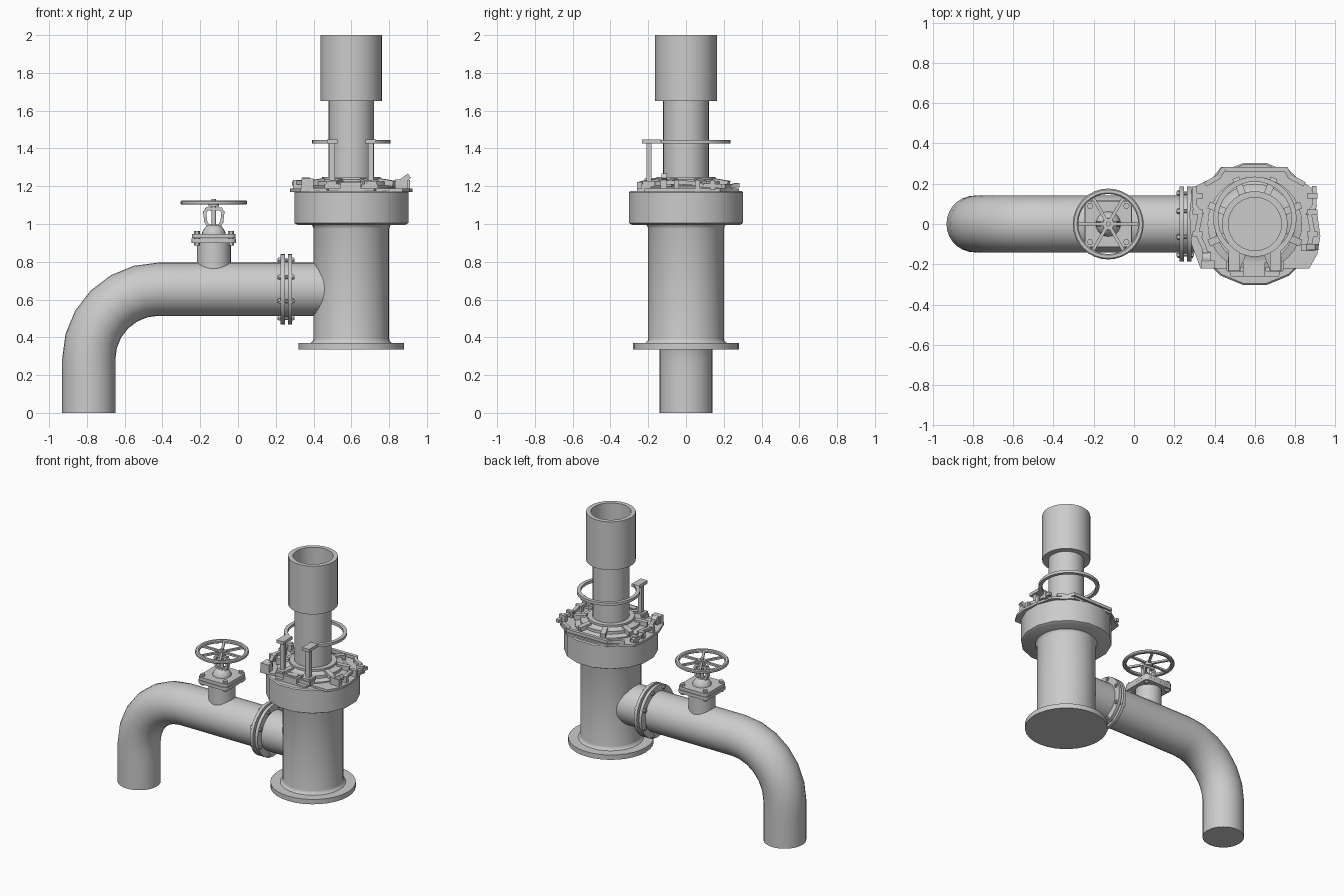
import bpy, bmesh
from math import sin, cos, pi, radians
from mathutils import Vector, Matrix

if "Cube" in bpy.data.objects:
    bpy.data.objects.remove(bpy.data.objects["Cube"])

CX = 0.6      # axis of the vertical body
VX = -0.128   # axis of the valve


def finish(name, bm):
    bmesh.ops.remove_doubles(bm, verts=bm.verts, dist=1e-5)
    bmesh.ops.recalc_face_normals(bm, faces=bm.faces)
    me = bpy.data.meshes.new(name)
    bm.to_mesh(me)
    bm.free()
    ob = bpy.data.objects.new(name, me)
    bpy.context.collection.objects.link(ob)
    return ob


def skin(name, rings, cap=False):
    """Join equal rings of points into a tube."""
    bm = bmesh.new()
    vs = [[bm.verts.new(p) for p in r] for r in rings]
    n = len(rings[0])
    for a, b in zip(vs, vs[1:]):
        for i in range(n):
            j = (i + 1) % n
            bm.faces.new((a[i], a[j], b[j], b[i]))
    if cap:
        bm.faces.new(vs[0])
        bm.faces.new(vs[-1])
    return finish(name, bm)


def lathe(name, prof, at, n=28, axis='z', turn=0.0):
    """Turn an (r, h) profile; r = 0 closes an end."""
    rings = []
    for r, h in prof:
        ring = []
        for i in range(n):
            a = 2 * pi * i / n + turn
            u, v = r * cos(a), r * sin(a)
            p = Vector((u, v, h)) if axis == 'z' else Vector((h, u, v))
            ring.append(p + Vector(at))
        rings.append(ring)
    return skin(name, rings)


def disc(name, r, h0, h1, at, n=28, axis='z'):
    return lathe(name, [(0, h0), (r, h0), (r, h1), (0, h1)], at, n, axis)


def prism(name, pts, z0, z1):
    return skin(name, [[(x, y, z0) for x, y in pts], [(x, y, z1) for x, y in pts]], True)


def box(name, x0, x1, y0, y1, z0, z1):
    return prism(name, [(x0, y0), (x1, y0), (x1, y1), (x0, y1)], z0, z1)


def bars(name, pts, w, h):
    """Chain of rectangular bars along a polyline."""
    bm = bmesh.new()
    for a, b in zip(pts, pts[1:]):
        a, b = Vector(a), Vector(b)
        d = b - a
        t = d.normalized()
        side = t.cross(Vector((0, 0, 1)))
        side = side.normalized() if side.length > 1e-3 else Vector((0, 1, 0))
        if abs(t.y) < 1e-4 and abs(t.z) > 1e-4:
            side = Vector((0, 1, 0))
        up = side.cross(t)
        m = Matrix((t * (d.length + w * 0.6), side * w, up * h)).transposed().to_4x4()
        m.translation = (a + b) / 2
        bmesh.ops.create_cube(bm, size=1, matrix=m)
    me_name = name
    bmesh.ops.recalc_face_normals(bm, faces=bm.faces)
    me = bpy.data.meshes.new(me_name)
    bm.to_mesh(me)
    bm.free()
    ob = bpy.data.objects.new(name, me)
    bpy.context.collection.objects.link(ob)
    return ob


# main body with base flange
lathe("body", [(0, .335), (.28, .335), (.28, .37), (.215, .37), (.203, .382), (.2, .395),
               (.2, .975), (.205, .99), (.215, 1.0), (0, 1.0)], (CX, 0, 0), 32)
# wide collar
lathe("collar", [(0, .995), (.29, .995), (.308, 1.005), (.308, 1.168), (.3, 1.175), (0, 1.175)],
      (CX, 0, 0), 16, turn=pi / 16)
# stepped seal ring and riser pipe
lathe("seal_ring", [(0, 1.17), (.235, 1.17), (.235, 1.195), (.2, 1.205), (.2, 1.225), (.17, 1.225),
                    (.155, 1.235), (.155, 1.25), (.12, 1.25)], (CX, 0, 0), 32)
disc("riser_pipe", .121, 1.2, 1.67, (CX, 0, 0))
lathe("upper_sleeve", [(.11, 1.652), (.163, 1.652), (.163, 2.0), (.132, 2.0), (.132, 1.665), (0, 1.665)],
      (CX, 0, 0))

# side pipe with elbow, swept in the x-z plane
R, r = .37, .141
path = [((-.79, 0), 0), ((-.79, .2), 0)]
for k in range(7):
    a = k * pi / 12
    path.append(((-.42 - R * cos(a), .285 + R * sin(a)), a))
path.append(((.5, .655), pi / 2))
rings = []
for (x, z), a in path:
    rings.append([(x - cos(a) * r * cos(q), r * sin(q), z + sin(a) * r * cos(q))
                  for q in (2 * pi * i / 28 for i in range(28))])
skin("side_pipe", rings, True)

# bolted pipe joint
for nm, x0, x1 in (("left", .226, .248), ("right", .264, .286)):
    disc("joint_flange_" + nm, .186, x0, x1, (0, 0, .655), 32, 'x')
disc("joint_gasket", .15, .24, .27, (0, 0, .655), 28, 'x')
for i in range(8):
    a = pi / 8 + i * pi / 4
    p = (0, .166 * cos(a), .655 + .166 * sin(a))
    disc("joint_bolt", .009, .21, .298, p, 8, 'x')
    disc("joint_nut_left", .015, .215, .23, p, 6, 'x')
    disc("joint_nut_right", .015, .284, .294, p, 6, 'x')

# valve neck, plates and bolts
disc("valve_neck", .09, .72, .91, (VX, 0, 0))


def rounded_square(h, c):
    return [(VX + sx * (h - c) + c * cos(a), sy * (h - c) + c * sin(a))
            for sx, sy, q in ((1, 1, 0), (-1, 1, 1), (-1, -1, 2), (1, -1, 3))
            for a in (q * pi / 2 + k * pi / 6 for k in range(4))]


prism("valve_plate_lower", rounded_square(.117, .025), .9, .923)
prism("valve_plate_upper", rounded_square(.115, .025), .925, .948)
for sx in (-1, 1):
    for sy in (-1, 1):
        disc("valve_bolt", .016, .885, .964, (VX + sx * .09, sy * .09, 0), 6)
# bonnet, yoke and stem
lathe("valve_bonnet", [(0, .94), (.062, .94), (.062, .955), (.052, .975), (.04, .988), (.03, .995),
                       (0, .995)], (VX, 0, 0), 20)
for s in (-1, 1):
    bars("valve_yoke", [(VX + s * u, 0, z) for u, z in
                        ((0, .99), (.03, .99), (.043, 1.015), (.048, 1.06), (.038, 1.078), (0, 1.08))],
         .028, .016)
disc("valve_stem", .012, .98, 1.133, (VX, 0, 0), 12)
disc("valve_hub", .028, 1.092, 1.122, (VX, 0, 0), 16)
# handwheel
lathe("handwheel_rim", [(.176, 1.107), (.176, 1.119), (.17, 1.125), (.155, 1.125), (.149, 1.119),
                        (.149, 1.107), (.155, 1.102), (.17, 1.102), (.176, 1.107)], (VX, 0, 0), 32)
for i in range(6):
    a = i * pi / 3
    bars("handwheel_spoke", [(VX + .015 * cos(a), .015 * sin(a), 1.112),
                             (VX + .155 * cos(a), .155 * sin(a), 1.112)], .016, .014)

# top plate with stepped outline
prism("top_plate", [(.43, .28), (.76, .28), (.81, .23), (.88, .18), (.91, .05), (.925, -.06), (.91, -.15),
                    (.87, -.22), (.73, -.22), (.72, -.26), (.48, -.26), (.47, -.22), (.33, -.22),
                    (.285, -.1), (.275, .05), (.29, .18), (.39, .23)], 1.17, 1.187)
# raised back rail
bars("back_rail", [(.36, .2, 1.2), (.42, .235, 1.2), (.44, .27, 1.205), (.755, .27, 1.205),
                   (.775, .235, 1.2), (.84, .2, 1.2)], .024, .022)
# front latch block
box("front_latch", .54, .65, -.26, -.19, 1.18, 1.222)
box("front_latch_cap", .555, .635, -.245, -.205, 1.22, 1.228)
for s in (-1, 1):
    bars("front_rail", [(CX + s * .06, -.225, 1.2), (CX + s * .13, -.225, 1.2), (CX + s * .13, -.19, 1.2)],
         .022, .025)

# clamp levers with pivots
bars("left_lever", [(.3, .18, 1.215), (.3, .09, 1.215), (.33, .05, 1.22), (.312, -.04, 1.22),
                    (.345, -.11, 1.22), (.37, -.19, 1.215)], .024, .022)
box("left_lever_grip", .335, .4, -.22, -.18, 1.185, 1.24)
disc("left_lever_pivot", .03, -.02, .02, (.36, -.17, 1.215), 12, 'x')
bars("right_lever", [(.895, .18, 1.2), (.895, .09, 1.205), (.87, .05, 1.215), (.885, -.03, 1.22),
                     (.872, -.1, 1.22)], .024, .022)
box("right_lever_grip", .83, .9, -.135, -.1, 1.185, 1.235)
bars("right_lever_handle", [(.845, -.115, 1.21), (.9, -.115, 1.25)], .03, .028)
for x in (.315, .885):
    for y in (-.05, .06, .14):
        box("lever_bracket", x - .025, x + .025, y - .013, y + .013, 1.18, 1.232)
# small lugs around the seal ring
for i in range(8):
    a = radians(22.5 + 45 * i)
    c, s = cos(a), sin(a)
    bars("seal_lug", [(CX + .17 * c, .17 * s, 1.225), (CX + .235 * c, .235 * s, 1.215)], .035, .03)

# open guard ring on two posts
arc = [radians(-58 + 296 * k / 30) for k in range(31)]
ring = [(CX + .207 * cos(a), .028 + .207 * sin(a)) for a in arc]
ring += [(CX + .182 * cos(a), .028 + .182 * sin(a)) for a in reversed(arc)]
prism("guard_ring", ring, 1.425, 1.445)
for s in (-1, 1):
    x = CX + s * .102
    box("guard_post", x - .015, x + .015, -.21, -.182, 1.18, 1.43)
    box("guard_post_foot", x - .032, x + .032, -.23, -.165, 1.18, 1.228)
    box("guard_post_tab", x - .028, x + .028, -.233, -.13, 1.425, 1.447)

# smooth shading with sharp edges kept
bpy.ops.object.select_all(action='SELECT')
bpy.context.view_layer.objects.active = bpy.context.selected_objects[0]
bpy.ops.object.shade_smooth_by_angle(angle=radians(35))
